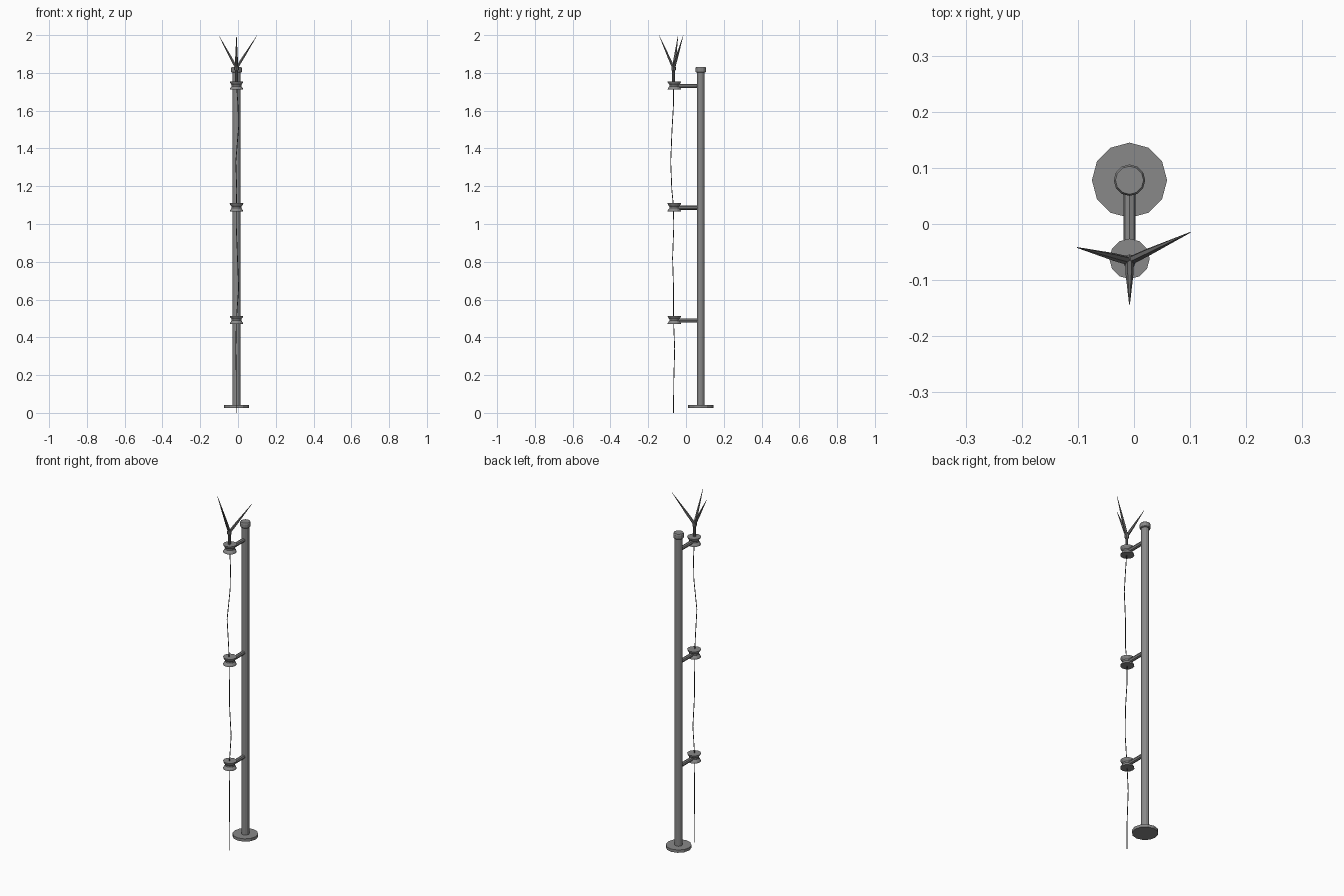
import bpy, bmesh, math
from mathutils import Vector

if "Cube" in bpy.data.objects:
    bpy.data.objects.remove(bpy.data.objects["Cube"])


def material(name, v):
    m = bpy.data.materials.new(name)
    m.diffuse_color = (v, v, v, 1)
    m.use_nodes = True
    m.node_tree.nodes["Principled BSDF"].inputs["Base Color"].default_value = m.diffuse_color
    return m


STEEL = material("steel grey", 0.25)
SPIKE = material("dark steel", 0.17)
WIRE = material("wire dark grey", 0.07)


def tube(name, rings, mat, sides=12):
    """Loft round rings [(centre, radius)] along the path's mean axis."""
    bm = bmesh.new()
    axis = (Vector(rings[-1][0]) - Vector(rings[0][0])).normalized()
    side = Vector((1, 0, 0)) if abs(axis.x) < 0.3 else Vector((0, 1, 0))
    u = (side - axis * side.dot(axis)).normalized()
    w = axis.cross(u)
    loops = []
    for c, r in rings:
        loops.append([bm.verts.new(Vector(c) + r * (u * math.cos(a) + w * math.sin(a)))
                      for a in (2 * math.pi * i / sides for i in range(sides))])
    for a, b in zip(loops, loops[1:]):
        for i in range(sides):
            j = (i + 1) % sides
            bm.faces.new((a[i], a[j], b[j], b[i]))
    bm.faces.new(loops[0][::-1])
    bm.faces.new(loops[-1])
    bmesh.ops.recalc_face_normals(bm, faces=bm.faces)
    me = bpy.data.meshes.new(name)
    bm.to_mesh(me)
    bm.free()
    me.materials.append(mat)
    ob = bpy.data.objects.new(name, me)
    bpy.context.collection.objects.link(ob)
    return ob


def lathe(name, x, y, profile, mat, sides=12):
    return tube(name, [((x, y, z), r) for r, z in profile], mat, sides)


X, PY, SY = -0.008, 0.078, -0.062   # shared x, pole y, insulator y

# Pole, foot disc and cap
lathe("pole", X, PY, [(0.021, 0.035), (0.021, 1.82)], STEEL)
lathe("foot_disc", X, PY, [(0.067, 0.027), (0.067, 0.043)], STEEL)
lathe("pole_cap", X, PY, [(0.025, 1.802), (0.028, 1.806), (0.028, 1.826), (0.025, 1.832)], STEEL)

# Waisted insulators on arms
for n, z in enumerate((0.492, 1.088, 1.733), 1):
    lathe(f"insulator_{n}", X, SY,
          [(0.036, z - 0.022), (0.034, z - 0.015), (0.026, z - 0.004), (0.026, z + 0.004),
           (0.034, z + 0.015), (0.036, z + 0.022)], STEEL)
    tube(f"arm_{n}", [((X, SY, z - 0.002), 0.011), ((X, PY - 0.01, z - 0.002), 0.011)], STEEL, 8)

# Slack wire running down through the insulators
path = [(-0.009, -0.066, 0), (-0.009, -0.065, 0.16), (-0.012, -0.060, 0.34), (-0.009, -0.066, 0.49),
        (0.003, -0.066, 0.66), (-0.003, -0.071, 0.82), (-0.009, -0.065, 0.98), (-0.009, -0.066, 1.09),
        (-0.007, -0.075, 1.18), (-0.012, -0.081, 1.33), (0.002, -0.074, 1.50), (0.000, -0.067, 1.62),
        (-0.008, -0.065, 1.74)]
tube("wire", [(p, 0.0022) for p in path], WIRE, 5)

# Stem with a collar under the three spikes
lathe("spike_stem", X, -0.066, [(0.007, 1.74), (0.007, 1.808), (0.012, 1.816), (0.012, 1.832),
                                (0.007, 1.84)], SPIKE, 8)
for n, tip in enumerate(((0.1, -0.015, 1.997), (-0.101, -0.042, 1.997), (X, -0.143, 2.0)), 1):
    root, end = Vector((X, -0.066, 1.825)), Vector(tip)
    tube(f"spike_{n}", [(root, 0.008), (root.lerp(end, 0.3), 0.007), (end, 0.0008)], SPIKE, 6)
